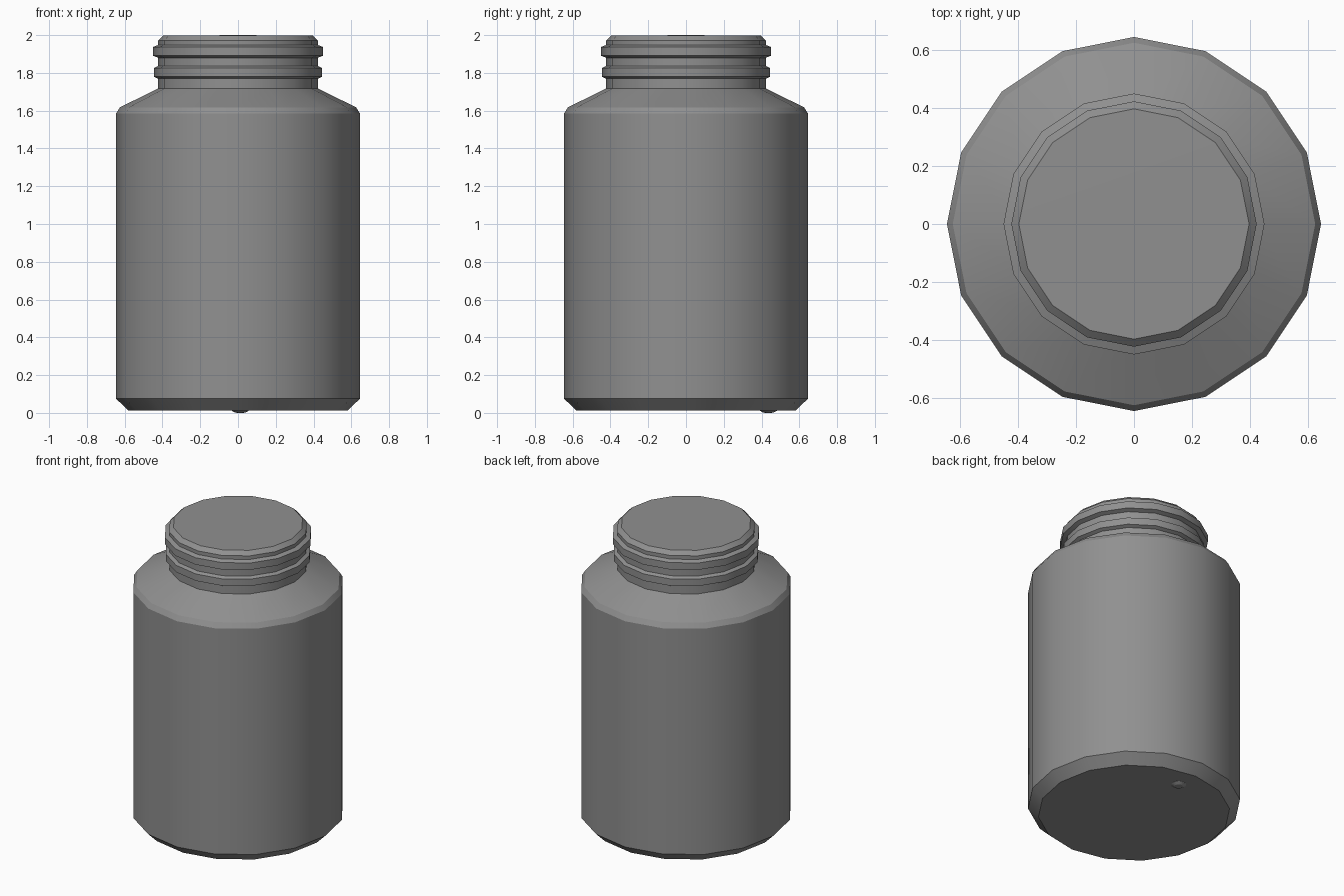
import bpy, bmesh, math

if "Cube" in bpy.data.objects:
    bpy.data.objects.remove(bpy.data.objects["Cube"])

SIDES = 16

# Dark grey plastic
plastic = bpy.data.materials.new("dark_grey")
plastic.diffuse_color = (0.28, 0.28, 0.28, 1)
plastic.use_nodes = True
plastic.node_tree.nodes["Principled BSDF"].inputs["Base Color"].default_value = plastic.diffuse_color


def lathe(name, profile, sides=SIDES, loc=(0, 0, 0)):
    """Spin an (r, z) profile around z; r = 0 collapses to a pole."""
    bm = bmesh.new()
    rings = []
    for r, z in profile:
        n = 1 if r == 0 else sides
        rings.append([bm.verts.new((r * math.cos(2 * math.pi * i / sides),
                                    r * math.sin(2 * math.pi * i / sides), z))
                      for i in range(n)])
    for a, b in zip(rings, rings[1:]):
        for i in range(sides):
            j = (i + 1) % sides
            quad = [a[i % len(a)], a[j % len(a)], b[j % len(b)], b[i % len(b)]]
            bm.faces.new(list(dict.fromkeys(quad)))
    bmesh.ops.recalc_face_normals(bm, faces=bm.faces[:])
    mesh = bpy.data.meshes.new(name)
    bm.to_mesh(mesh)
    bm.free()
    mesh.materials.append(plastic)
    obj = bpy.data.objects.new(name, mesh)
    obj.location = loc
    bpy.context.collection.objects.link(obj)
    bpy.ops.object.select_all(action='DESELECT')
    obj.select_set(True)
    bpy.context.view_layer.objects.active = obj
    bpy.ops.object.shade_smooth_by_angle(angle=math.radians(26))
    return obj


# Bottle: chamfered base, straight wall, sloped shoulder
profile = [(0, 0.013), (0.582, 0.013), (0.645, 0.075), (0.645, 1.586),
           (0.625, 1.618), (0.423, 1.717)]

# Neck with two raised thread ridges
for mid, r in ((1.803, 0.445), (1.914, 0.45)):
    profile += [(0.423, mid - 0.034), (r, mid - 0.023),
                (r, mid + 0.023), (0.423, mid + 0.034)]

# Closed, chamfered mouth with a barely domed top
profile += [(0.423, 1.972), (0.397, 1.997), (0, 2.0)]
lathe("bottle", profile)

# Small nub under the base
lathe("base_nub", [(0, 0), (0.026, 0.001), (0.046, 0.012), (0.046, 0.015), (0, 0.016)],
      sides=12, loc=(0.012, 0.436, 0))
